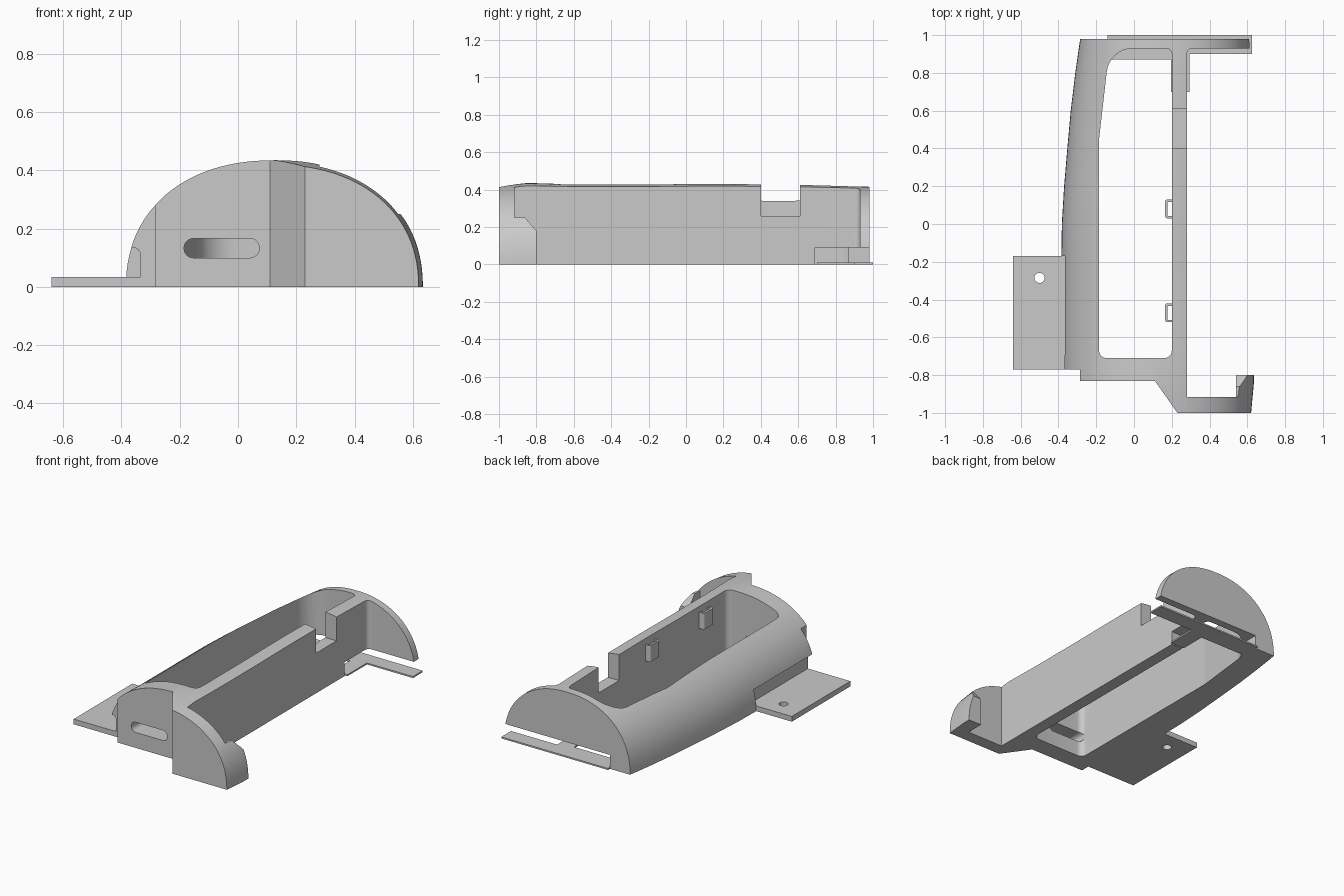
import bpy, bmesh, math
from mathutils import Vector

cube = bpy.data.objects.get("Cube")
if cube:
    bpy.data.objects.remove(cube, do_unlink=True)

grey = bpy.data.materials.new("plain_grey")
grey.use_nodes = True
grey.diffuse_color = (0.59, 0.59, 0.59, 1)
grey.node_tree.nodes["Principled BSDF"].inputs["Base Color"].default_value = (0.59, 0.59, 0.59, 1)


def make_object(name, bm):
    bmesh.ops.recalc_face_normals(bm, faces=bm.faces[:])
    mesh = bpy.data.meshes.new(name)
    bm.to_mesh(mesh)
    bm.free()
    mesh.materials.append(grey)
    ob = bpy.data.objects.new(name, mesh)
    bpy.context.collection.objects.link(ob)
    return ob


def loft(name, rings):
    """Closed solid through a row of matching rings."""
    bm = bmesh.new()
    rows = [[bm.verts.new(p) for p in ring] for ring in rings]
    n = len(rows[0])
    for a, b in zip(rows, rows[1:]):
        for i in range(n):
            j = (i + 1) % n
            bm.faces.new((a[i], a[j], b[j], b[i]))
    bm.faces.new(rows[0])
    bm.faces.new(rows[-1][::-1])
    return make_object(name, bm)


def prism(name, pts, axis, d0, d1):
    """Extrude a flat profile along an axis."""
    place = {"x": lambda u, v, d: (d, u, v),
             "y": lambda u, v, d: (u, d, v),
             "z": lambda u, v, d: (u, v, d)}[axis]
    return loft(name, [[place(u, v, d) for u, v in pts] for d in (d0, d1)])


def rect(u0, u1, v0, v1):
    return [(u0, v0), (u1, v0), (u1, v1), (u0, v1)]


def rounded(corners, steps=8):
    """Polygon with a fillet radius given per corner."""
    out = []
    for i, (x, y, r) in enumerate(corners):
        p = Vector((x, y))
        if r == 0:
            out.append((x, y))
            continue
        a = (Vector(corners[i - 1][:2]) - p).normalized()
        b = (Vector(corners[(i + 1) % len(corners)][:2]) - p).normalized()
        half = a.angle(b) / 2
        centre = p + (a + b).normalized() * (r / math.sin(half))
        s = (p + a * (r / math.tan(half)) - centre).normalized()
        e = (p + b * (r / math.tan(half)) - centre).normalized()
        for k in range(steps + 1):
            out.append(tuple(centre + s.slerp(e, k / steps) * r))
    return out


def cut(ob, cutters):
    for c in cutters:
        c.hide_render = True
        mod = ob.modifiers.new("cut", "BOOLEAN")
        mod.operation = "DIFFERENCE"
        mod.solver = "EXACT"
        mod.object = c
    deps = bpy.context.evaluated_depsgraph_get()
    mesh = bpy.data.meshes.new_from_object(ob.evaluated_get(deps))
    ob.modifiers.clear()
    ob.data = mesh
    for c in cutters:
        bpy.data.objects.remove(c, do_unlink=True)


def smooth(ob):
    bpy.ops.object.select_all(action="DESELECT")
    ob.select_set(True)
    bpy.context.view_layer.objects.active = ob
    bpy.ops.object.shade_smooth_by_angle(angle=math.radians(30))


def dome(y, left, right, height, n=2.2, steps=56):
    cx, a = (left + right) / 2, (right - left) / 2
    ring = []
    for i in range(steps + 1):
        t = math.pi * i / steps
        c, s = math.cos(t), max(math.sin(t), 0)
        ring.append((cx + a * math.copysign(abs(c) ** (2 / n), c), y, height * s ** (2 / n)))
    return ring


# Domed body: y, left edge, right edge, height
stations = [(-1, -.385, .62, .42), (-.85, -.385, .634, .435), (-.6, -.385, .637, .43),
            (-.2, -.385, .637, .43), (0, -.382, .637, .432), (.2, -.37, .636, .432),
            (.4, -.353, .633, .43), (.6, -.335, .629, .427), (.8, -.311, .623, .421),
            (.98, -.285, .617, .415)]
body = loft("domed_body", [dome(*s) for s in stations])

pocket = rounded([(-.185, -.71, .04), (.2, -.71, .04), (.2, .93, .03),
                  (-.13, .93, .14), (-.185, .45, .3)])
bay = rounded([(.28, -.917, 0), (.54, -.917, 0), (.54, .93, 0), (.28, .93, .03)])
side = [(-.917, 1), (-.917, .25), (-.86, .25), (-.8, .18), (-.8, -.1), (.93, -.1), (.93, 1)]
slot = rounded([(-.185, .1, .032), (.073, .1, .032), (.073, .166, .032), (-.185, .166, .032)])
recess = rounded([(-.5, -.1, 0), (-.335, -.1, 0), (-.335, .135, .025), (-.5, .135, 0)])
front = [(-.6, -1.2), (.371, -1.2), (.11, -.83), (-.285, -.83), (-.285, -.77), (-.6, -.77)]

cut(body, [
    prism("front_corner_cutter", front, "z", -.5, 1),
    prism("pocket_cutter", pocket, "z", -.5, 1),
    prism("bay_cutter", bay, "z", -.5, 1),
    prism("open_side_cutter", side, "x", .5, .8),
    prism("wall_notch_cutter", rect(.15, .33, .4, .61), "z", .26, 1),
    prism("front_slot_cutter", slot, "y", -1.1, -.6),
    prism("plate_recess_cutter", recess, "y", -.8, -.17),
    prism("back_slit_cutter", rect(-.14, .8, .87, 1.1), "z", -.2, .09),
    prism("wall_slit_cutter", rect(.15, .33, .69, .9), "z", -.2, .09),
])
smooth(body)

# Thin strip below the back slit
strip = [(-.14, .87), (.195, .87), (.195, .7), (.295, .7), (.295, .9),
         (.625, .9), (.625, 1), (-.14, 1)]
prism("back_base_strip", strip, "z", 0, .01)

# Mounting plate with a screw hole
plate = prism("mounting_plate", rect(-.64, -.335, -.77, -.17), "z", 0, .034)
hole = [(-.5 + .027 * math.cos(k * math.pi / 16), -.285 + .027 * math.sin(k * math.pi / 16))
        for k in range(32)]
cut(plate, [prism("screw_hole_cutter", hole, "z", -.1, .1)])
smooth(plate)

# Small loops on the inner wall
for name, y in (("back_loop", .08), ("front_loop", -.47)):
    outer = rounded([(.201, y - .05, 0), (.201, y + .05, 0),
                     (.165, y + .05, .012), (.165, y - .05, .012)], 4)
    inner = rect(.178, .25, y - .037, y + .037)
    loop = prism(name, outer, "z", .285, .39)
    cut(loop, [prism("loop_cutter", inner, "z", .1, .5)])
    smooth(loop)
